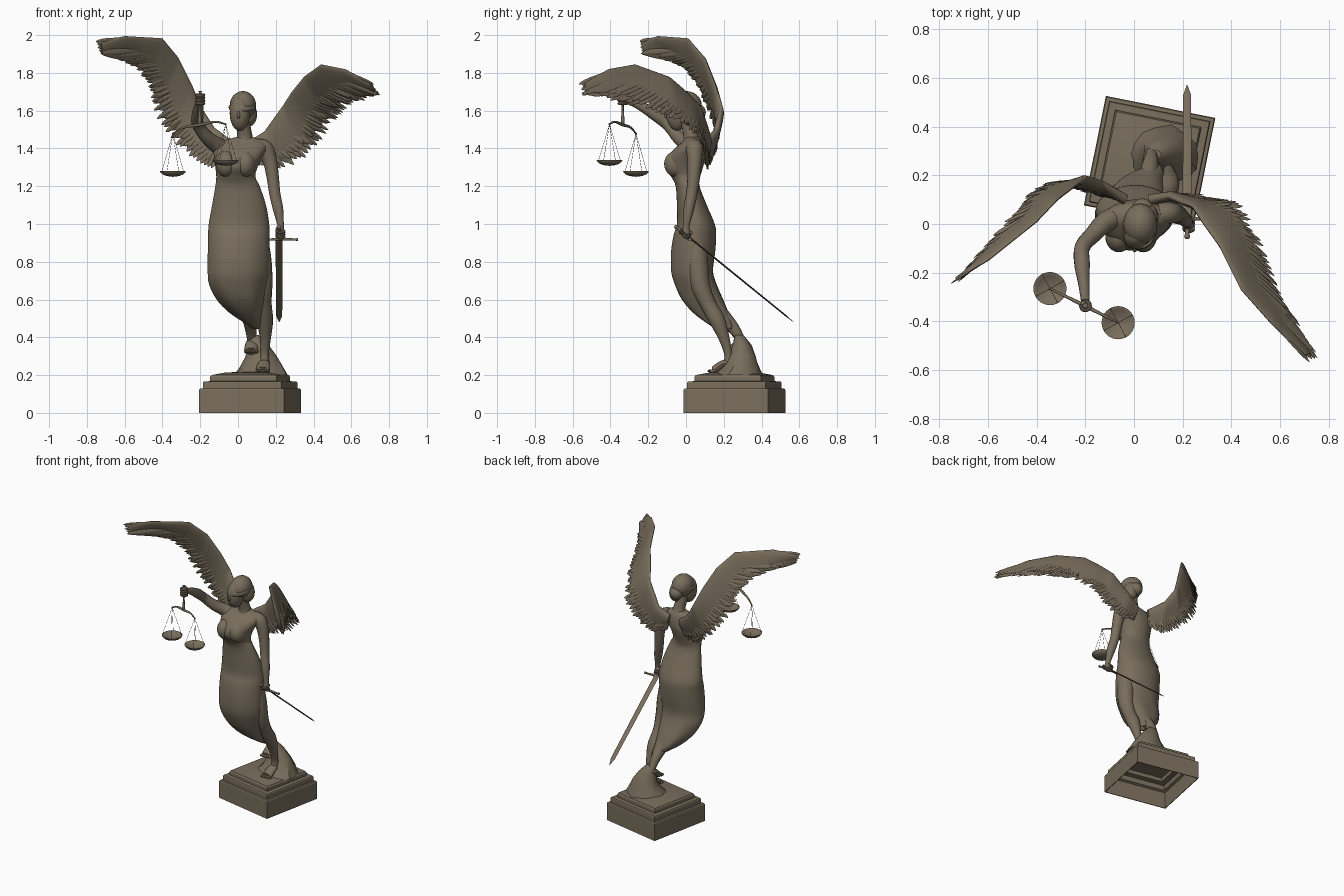
import bpy, bmesh, math, random
from mathutils import Vector as V, Matrix

if "Cube" in bpy.data.objects:
    bpy.data.objects.remove(bpy.data.objects["Cube"])

random.seed(4)
bronze = bpy.data.materials.new("aged bronze")
bronze.diffuse_color = (0.19, 0.155, 0.108, 1)
bronze.use_nodes = True
bronze.node_tree.nodes["Principled BSDF"].inputs["Base Color"].default_value = bronze.diffuse_color


def finish(name, bm, angle=40):
    bmesh.ops.recalc_face_normals(bm, faces=bm.faces)
    me = bpy.data.meshes.new(name)
    bm.to_mesh(me)
    bm.free()
    me.materials.append(bronze)
    ob = bpy.data.objects.new(name, me)
    bpy.context.collection.objects.link(ob)
    bpy.ops.object.select_all(action='DESELECT')
    ob.select_set(True)
    bpy.context.view_layer.objects.active = ob
    bpy.ops.object.shade_smooth_by_angle(angle=math.radians(angle))
    return ob


def spline(pts, n, linear=False):
    """Catmull-Rom (or straight) samples through tuples of any length, n steps per span."""
    out = []
    for i in range(len(pts) - 1):
        a, b, c, d = pts[max(i - 1, 0)], pts[i], pts[i + 1], pts[min(i + 2, len(pts) - 1)]
        for k in range(n):
            t = k / n
            if linear:
                out.append(tuple(q + (r - q) * t for q, r in zip(b, c)))
            else:
                out.append(tuple(0.5 * (2 * q + (r - p) * t + (2 * p - 5 * q + 4 * r - s) * t * t
                                        + (3 * q - p - 3 * r + s) * t ** 3) for p, q, r, s in zip(a, b, c, d)))
    return out + [tuple(pts[-1])]


def loft(bm, rings, cap=(True, True)):
    vs = [[bm.verts.new(p) for p in r] for r in rings]
    n = len(vs[0])
    for a, b in zip(vs, vs[1:]):
        for i in range(n):
            bm.faces.new((a[i], a[(i + 1) % n], b[(i + 1) % n], b[i]))
    if cap[0]:
        bm.faces.new(vs[0])
    if cap[1]:
        bm.faces.new(vs[-1])


def add_tube(bm, pts, n=5, sides=14, flat=1.0, side=None):
    """Round or flattened tube through (x, y, z, radius) points."""
    ps = spline(pts, n)
    side = V(side) if side else V((0.83, 0.41, 0.37))
    rings = []
    for i, p in enumerate(ps):
        c = V(p[:3])
        t = (V(ps[min(i + 1, len(ps) - 1)][:3]) - V(ps[max(i - 1, 0)][:3])).normalized()
        side = (side - t * side.dot(t)).normalized()
        up = t.cross(side)
        r = max(p[3], 0.0005)
        rings.append([c + side * r * math.cos(a) + up * r * flat * math.sin(a)
                      for a in (2 * math.pi * k / sides for k in range(sides))])
    loft(bm, rings)


def tube(name, pts, **kw):
    bm = bmesh.new()
    add_tube(bm, pts, **kw)
    return finish(name, bm)


def add_ball(bm, c, r, seg=24):
    bmesh.ops.create_uvsphere(bm, u_segments=seg, v_segments=seg // 2, radius=1,
                              matrix=Matrix.Translation(c) @ Matrix.Diagonal((*r, 1)))


def ball(name, *items):
    bm = bmesh.new()
    for c, r in items:
        add_ball(bm, c, r)
    return finish(name, bm)


# pedestal: stepped square block, hollow underneath
bm = bmesh.new()
turn = Matrix.Translation((0.064, 0.256, 0)) @ Matrix.Rotation(math.radians(-11.4), 4, 'Z')
steps = [(.02, .2), (.168, .186), (.17, .16), (.204, .155), (.206, .122), (.222, .115), (.224, 0), (.229, 0), (.229, .122),
         (.225, .128), (.212, .13), (.212, .16), (.208, .166), (.18, .168), (.18, .19), (.174, .2), (.11, .214), (.02, .218)]
loft(bm, [[turn @ V((h * a, h * b, z)) for a, b in ((1, 1), (-1, 1), (-1, -1), (1, -1))] for h, z in steps])
finish("pedestal", bm, 30)

# rock the figure stands on
bm = bmesh.new()
rings = []
for z, cx, cy, rx, ry in [(.2, .12, .28, .15, .125), (.24, .125, .29, .115, .1), (.3, .122, .297, .085, .073),
                          (.36, .105, .295, .058, .05), (.4, .09, .285, .036, .03), (.412, .09, .285, .02, .018)]:
    rings.append([V((cx + rx * math.cos(a) * random.uniform(.92, 1.08), cy + ry * math.sin(a) * random.uniform(.92, 1.08), z))
                  for a in (2 * math.pi * k / 14 for k in range(14))])
loft(bm, rings)
finish("rock", bm, 35)

# gown and torso: z, x range, y range
body = [(1.46, -.01, .08, -.005, .07), (1.435, -.1, .14, -.02, .085), (1.40, -.13, .15, -.06, .095),
        (1.35, -.125, .125, -.1, .1), (1.30, -.12, .103, -.108, .09), (1.25, -.115, .092, -.078, .075),
        (1.20, -.12, .115, -.055, .072), (1.10, -.137, .148, -.048, .11), (1.0, -.155, .165, -.048, .152),
        (.94, -.158, .167, -.066, .16), (.85, -.16, .165, -.08, .155), (.75, -.16, .16, -.08, .145),
        (.68, -.152, .153, -.062, .165), (.6, -.112, .143, -.025, .2), (.53, -.045, .133, .035, .228),
        (.47, .045, .128, .115, .245), (.445, .08, .12, .16, .243)]
bm = bmesh.new()
rings = []
for z, x0, x1, y0, y1 in spline(body, 4):
    fold = 0.02 * max(0, min(1, (0.95 - z) / 0.3))
    ring = []
    for k in range(56):
        a = 2 * math.pi * k / 56
        f = 1 + fold * math.sin(6 * a + z * 3) - fold * .5
        ring.append(V(((x0 + x1) / 2 + (x1 - x0) / 2 * f * math.cos(a), (y0 + y1) / 2 + (y1 - y0) / 2 * f * math.sin(a), z)))
    rings.append(ring)
loft(bm, rings, (True, False))
finish("gown", bm, 60)
ball("bust", ((-.062, -.05, 1.318), (.056, .066, .07)), ((.038, -.05, 1.318), (.056, .066, .07)))

# legs and feet
tube("left_leg", [(.1, .05, .95, .055), (.12, .06, .8, .058), (.13, .075, .68, .052), (.135, .115, .58, .043),
                  (.143, .165, .49, .043), (.145, .2, .4, .03), (.142, .222, .32, .022), (.14, .225, .27, .024)])
tube("right_leg", [(.0, .05, .8, .06), (.03, .1, .64, .05), (.055, .18, .53, .042), (.068, .25, .45, .032), (.072, .295, .38, .022)])
for name, heel, toe in (("left_foot", (.142, .235, .265), (.132, .152, .228)), ("right_foot", (.073, .31, .375), (.07, .235, .33))):
    bm = bmesh.new()
    h, t = V(heel), V(toe)
    m = h.lerp(t, .5) + V((0, 0, .012))
    add_tube(bm, [(*h, .018), (*h.lerp(m, .4), .029), (*m, .033), (*t, .037), (*(t + (t - h) * .12), .022)], flat=.6, side=(1, 0, 0))
    for k in range(5):
        add_ball(bm, t + V(((k - 2) * .015, -.02 + .003 * abs(k - 1), -.006)), (.009, .018, .009), 10)
    finish(name, bm)

# neck and head
tube("neck", [(.035, .035, 1.42, .055), (.035, .025, 1.47, .04), (.027, .01, 1.53, .038), (.025, 0, 1.58, .04)])
ball("face", ((.01, -.045, 1.585), (.054, .06, .092)))
ball("nose", ((.003, -.102, 1.577), (.009, .014, .02)))
ball("hair", ((.026, .0, 1.627), (.07, .084, .077)), ((.055, .03, 1.58), (.046, .055, .065)), ((.035, .06, 1.59), (.045, .045, .045)))
bm = bmesh.new()
add_tube(bm, [(.023 + .066 * math.cos(a), -.015 + .083 * math.sin(a), 1.617 + .008 * math.sin(a), .014)
              for a in (2 * math.pi * k / 24 for k in range(25))], n=1, sides=10, flat=.45, side=(0, 0, 1))
finish("blindfold", bm)

# arms and hands
tube("left_arm", [(.1, .04, 1.41, .045), (.145, .045, 1.395, .045), (.17, .045, 1.33, .038), (.185, .04, 1.24, .033),
                  (.195, .03, 1.16, .03), (.212, .015, 1.08, .028), (.225, .003, 1.0, .018), (.227, 0, .97, .018)])
tube("right_arm", [(-.06, .03, 1.39, .045), (-.115, .01, 1.42, .043), (-.165, -.04, 1.46, .036), (-.212, -.095, 1.525, .032),
                   (-.213, -.165, 1.58, .032), (-.205, -.25, 1.63, .023), (-.2, -.315, 1.655, .018)])
d = V((0, .777, -.63))
for name, c, axis in (("right_hand", V((-.2, -.335, 1.66)), V((0, 0, 1))), ("left_hand", V((.225, 0, .955)), d)):
    bm = bmesh.new()
    add_ball(bm, c, (.023, .023, .033))
    u = axis.cross(V((0.2, 1, .9))).normalized()
    w = axis.cross(u)
    for k in range(4):
        o = c + axis * (k - 1.5) * .015
        add_tube(bm, [(*(o + (u * math.cos(a) + w * math.sin(a)) * .019), .0085) for a in (0, 1, 2, 3, 4, 5)], n=3, sides=8)
    finish(name, bm)

# sword: grip, pommel, guard and blade
c = V((.218, .01, .935))
tube("sword_grip", [(*(c - d * .075), .009), (*(c + d * .02), .009)], n=1)
ball("sword_pommel", (c - d * .078, (.012, .012, .012)))
tube("sword_guard", [(.152, .02, .918, .009), (.17, .02, .918, .006), (.235, .022, .92, .008), (.3, .02, .918, .006), (.317, .02, .918, .009)])
tube("sword_blade", [(*(c + d * s), r) for s, r in ((.01, .019), (.3, .018), (.67, .016), (.722, .001))],
     n=1, sides=4, flat=.25, side=(1, 0, 0))

# balance: hanger, beam, chains and pans
mid = V((-.203, -.335, 1.545))
ends = [V((-.065, -.405, 1.528)), V((-.345, -.265, 1.478))]
tube("scale_hanger", [(-.2, -.335, 1.705, .011), (-.2, -.335, 1.69, .007), (-.202, -.335, 1.6, .006), (*mid, .01), (-.203, -.335, 1.52, .004)], sides=10)
q = [e.lerp(mid, .4) + V((0, 0, .006)) for e in ends]
tube("scale_beam", [(*ends[0], .004), (*q[0], .006), (*(mid - V((0, 0, .02))), .008), (*q[1], .006), (*ends[1], .004)], sides=10)
bm = bmesh.new()
chains = bmesh.new()
for e, z in zip(ends, (1.338, 1.28)):
    prof = [(.002, -.022), (.03, -.017), (.052, -.007), (.064, 0), (.068, 0), (.066, -.007), (.054, -.018), (.033, -.026), (.002, -.03)]
    loft(bm, [[V((e.x + r * math.cos(a), e.y + r * math.sin(a), z + h)) for a in (2 * math.pi * k / 32 for k in range(32))] for r, h in prof])
    add_ball(chains, e, (.006, .006, .006), 10)
    for k in range(4):
        a = math.pi / 2 * k + .5
        add_tube(chains, [(*e, .001), (e.x + .065 * math.cos(a), e.y + .065 * math.sin(a), z, .001)], n=1, sides=5)
finish("scale_pans", bm)
finish("scale_chains", chains)

# wings: leading and trailing edge paths, lens-shaped membrane and feather rows
wings = {
    "right_wing": ([(-.03, .1, 1.44), (-.125, .165, 1.51), (-.195, .19, 1.62), (-.245, .155, 1.74), (-.315, .1, 1.88),
                    (-.4, .01, 1.983), (-.6, -.15, 1.995), (-.73, -.225, 1.965)],
                   [(-.05, .1, 1.33), (-.14, .12, 1.31), (-.26, .15, 1.38), (-.36, .16, 1.48), (-.43, .12, 1.6),
                    (-.475, .055, 1.735), (-.55, -.035, 1.85), (-.72, -.225, 1.905)]),
    "left_wing": ([(.06, .1, 1.44), (.14, .115, 1.49), (.24, .07, 1.63), (.285, .0, 1.7), (.35, -.09, 1.78),
                   (.44, -.27, 1.845), (.565, -.41, 1.82), (.7, -.54, 1.745)],
                  [(.08, .1, 1.33), (.2, .115, 1.3), (.34, .1, 1.36), (.43, .07, 1.46), (.5, -.05, 1.555),
                   (.56, -.2, 1.615), (.65, -.38, 1.67), (.73, -.53, 1.69)])}
N = 8
for name, (lead, trail) in wings.items():
    L, T = ([V(p) for p in spline(e, N, e is lead)] for e in (lead, trail))
    last = len(L) - 1

    def at(u, s):
        i = min(max(u, 0), 1) * last
        j = min(int(i), last - 1)
        return L[j].lerp(L[j + 1], i - j).lerp(T[j].lerp(T[j + 1], i - j), s)

    def frame(u):
        span = (at(u + .05, .5) - at(u - .05, .5)).normalized()
        return span, (at(u, 1) - at(u, 0)).cross(span).normalized()

    bm = bmesh.new()
    rings = []
    for i in range(last + 1):
        u = i / last
        n = frame(u)[1]
        rings.append([at(u, .43 * (1 - math.cos(a))) + n * .026 * (1 - .6 * u) * math.sin(a) * (.75 + .4 * math.cos(a))
                      for a in (2 * math.pi * k / 20 for k in range(20))])
    loft(bm, rings)
    finish(name, bm, 60)
    bm = bmesh.new()
    for count, s0, s1, off, width in ((44, .55, 1.02, 0, .013), (40, .45, .9, .008, .012), (40, .45, .9, -.008, .012)):
        for k in range(count):
            u = .03 + .97 * k / (count - 1)
            span, n = frame(u)
            base = at(u - .06 - .1 * u * u, s0) + n * off
            tip = at(u, s1 + random.uniform(-.06, .06)) + n * (off + random.uniform(-.005, .005))
            if u > .75:  # long outer flight feathers
                tip += (tip - base).normalized() * .13 * random.uniform(.1, 1) * (u - .65)
            add_tube(bm, [(*base, width * .6), (*base.lerp(tip, .5), width), (*base.lerp(tip, .85), width * .8), (*tip, .001)],
                     n=2, sides=8, flat=.3, side=span if abs(span.dot((tip - base).normalized())) < .95 else n.cross(tip - base))
    for k in range(9):  # spread feathers fanning from the wing tip
        base = at(.86, .1 + .1 * k)
        tip = at(1, k / 8) + (at(1, .5) - at(.9, .5)).normalized() * random.uniform(.0, .035)
        add_tube(bm, [(*base, .008), (*base.lerp(tip, .6), .013), (*base.lerp(tip, .9), .009), (*tip, .001)],
                 n=2, sides=8, flat=.35, side=at(.95, 1) - at(.95, 0))
    finish(name + "_feathers", bm)
